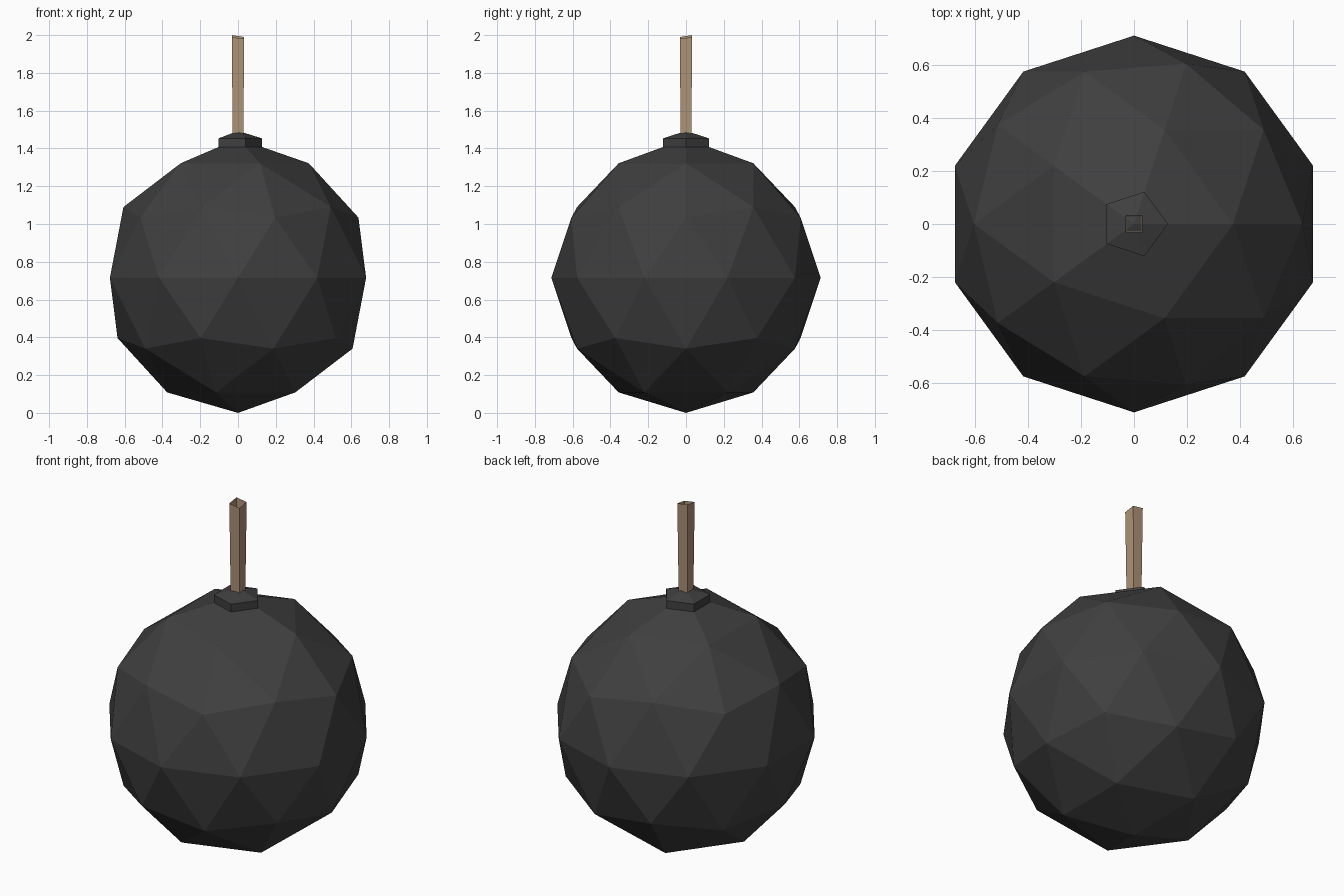
import bpy, bmesh, math
from mathutils import Matrix

if "Cube" in bpy.data.objects:
    bpy.data.objects.remove(bpy.data.objects["Cube"])


def material(name, rgb):
    m = bpy.data.materials.new(name)
    m.diffuse_color = (*rgb, 1.0)
    m.use_nodes = True
    m.node_tree.nodes["Principled BSDF"].inputs["Base Color"].default_value = m.diffuse_color
    return m


def make_object(name, bm, mat):
    mesh = bpy.data.meshes.new(name)
    bm.to_mesh(mesh)
    bm.free()
    mesh.materials.append(mat)
    obj = bpy.data.objects.new(name, mesh)
    bpy.context.collection.objects.link(obj)
    return obj


iron = material("dark_iron", (0.05, 0.05, 0.05))
cord = material("tan_cord", (0.42, 0.29, 0.185))

# Faceted round body; the top point is pulled up slightly into the collar
RADIUS, CENTRE = 0.713, 0.715
bm = bmesh.new()
bmesh.ops.create_icosphere(bm, subdivisions=2, radius=RADIUS,
                           matrix=Matrix.Translation((0, 0, CENTRE)))
max(bm.verts, key=lambda v: v.co.z).co.z = 1.452
min(bm.verts, key=lambda v: v.co.z).co.z = 0.0
make_object("bomb_body", bm, iron)

# Five-sided collar with a shallow pointed cap
bm = bmesh.new()
rings = []
for z in (1.40, 1.453):
    rings.append([bm.verts.new((0.128 * math.cos(math.tau * i / 5),
                                0.128 * math.sin(math.tau * i / 5), z))
                  for i in range(5)])
apex = bm.verts.new((0, 0, 1.493))
low, high = rings
for i in range(5):
    j = (i + 1) % 5
    bm.faces.new((low[i], low[j], high[j], high[i]))
    bm.faces.new((high[i], high[j], apex))
bm.faces.new(low[::-1])
make_object("collar", bm, iron)

# Square fuse: an open tube, slightly flared, with a slanted cut at the top
bm = bmesh.new()
corners = [(-1, -1), (1, -1), (1, 1), (-1, 1)]
base = [bm.verts.new((0.028 * x, 0.028 * y, 1.47)) for x, y in corners]
tip = [bm.verts.new((0.033 * x, 0.033 * y, 1.99 + 0.005 * (y - x)))
       for x, y in corners]
for i in range(4):
    j = (i + 1) % 4
    bm.faces.new((base[i], base[j], tip[j], tip[i]))
make_object("fuse", bm, cord)
